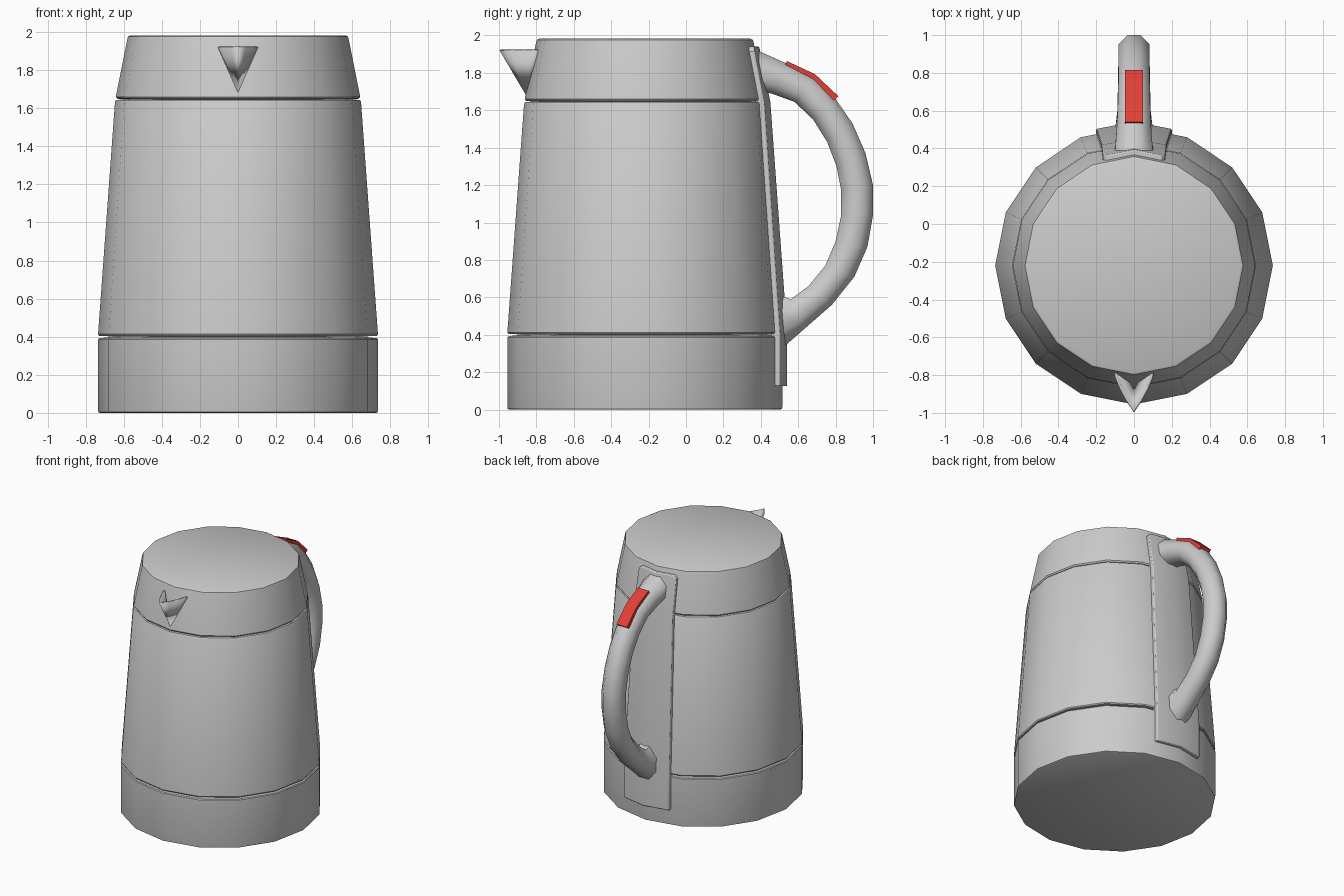
import bpy, bmesh, math

if "Cube" in bpy.data.objects:
    bpy.data.objects.remove(bpy.data.objects["Cube"])

CY = -0.22          # axis of the kettle body
SIDES = 16


def finish(bm, name, angle=35):
    bmesh.ops.recalc_face_normals(bm, faces=bm.faces)
    me = bpy.data.meshes.new(name)
    bm.to_mesh(me)
    bm.free()
    ob = bpy.data.objects.new(name, me)
    bpy.context.collection.objects.link(ob)
    bpy.ops.object.select_all(action='DESELECT')
    ob.select_set(True)
    bpy.context.view_layer.objects.active = ob
    bpy.ops.object.shade_smooth_by_angle(angle=math.radians(angle))
    return ob


def skin(bm, rings):
    """Join closed rings of points and cap both ends."""
    vs = [[bm.verts.new(p) for p in r] for r in rings]
    for a, b in zip(vs, vs[1:]):
        for i in range(len(a)):
            j = (i + 1) % len(a)
            bm.faces.new((a[i], a[j], b[j], b[i]))
    bm.faces.new(vs[0])
    bm.faces.new(vs[-1])


def lathe(name, profile):
    bm = bmesh.new()
    ang = [2 * math.pi * i / SIDES for i in range(SIDES)]
    skin(bm, [[(r * math.cos(a), CY + r * math.sin(a), z) for a in ang]
              for r, z in profile])
    return finish(bm, name)


def loft(name, pairs, n, angle):
    """Tube whose rings span outer and inner (y, z) points, with half width."""
    bm = bmesh.new()
    k = 1 / math.cos(math.pi / n)
    rings = []
    for (oy, oz), (iy, iz), w in pairs:
        ring = []
        for i in range(n):
            a = 2 * math.pi * (i + 0.5) / n
            c, s = k * math.cos(a) / 2, k * math.sin(a)
            ring.append((w * s, (oy + iy) / 2 + (oy - iy) * c,
                         (oz + iz) / 2 + (oz - iz) * c))
        rings.append(ring)
    skin(bm, rings)
    return finish(bm, name, angle)


# Base, vessel and lid, with narrow grooves between them
lathe("base", [(0.725, 0), (0.733, 0.004), (0.735, 0.012), (0.735, 0.385),
               (0.73, 0.392), (0.64, 0.402)])
lathe("vessel", [(0.64, 0.40), (0.73, 0.405), (0.735, 0.413), (0.646, 1.635),
                 (0.641, 1.643), (0.58, 1.648)])
lathe("lid", [(0.58, 1.645), (0.635, 1.65), (0.642, 1.66), (0.581, 1.965),
              (0.577, 1.977), (0.565, 1.983)])

# Back plate hugging the facets of the body
rows = [(0.125, 0.20, 0.735), (0.41, 0.20, 0.735), (1.645, 0.172, 0.645),
        (1.915, 0.165, 0.591), (1.94, 0.145, 0.586)]
bm = bmesh.new()
rings = []
for z, w, r in rows:
    y, e = CY + r, w * math.tan(math.pi / SIDES)
    rings.append([(-w, y - e - 0.02, z), (0, y - 0.02, z), (w, y - e - 0.02, z),
                  (w, y - e + 0.028, z), (0, y + 0.026, z), (-w, y - e + 0.028, z)])
skin(bm, rings)
plate = finish(bm, "back_plate")
bev = plate.modifiers.new("bevel", 'BEVEL')
bev.width = 0.006
bev.segments = 2
bev.limit_method = 'ANGLE'
bev.angle_limit = math.radians(50)

# Handle
loft("handle", [
    ((0.37, 1.925), (0.42, 1.70), 0.10),
    ((0.55, 1.845), (0.47, 1.685), 0.09),
    ((0.69, 1.775), (0.58, 1.645), 0.085),
    ((0.80, 1.66), (0.68, 1.55), 0.083),
    ((0.89, 1.53), (0.755, 1.43), 0.083),
    ((0.96, 1.37), (0.805, 1.30), 0.083),
    ((1.0, 1.20), (0.83, 1.17), 0.083),
    ((1.0, 1.04), (0.83, 1.04), 0.083),
    ((0.97, 0.87), (0.80, 0.90), 0.083),
    ((0.90, 0.71), (0.745, 0.77), 0.083),
    ((0.78, 0.56), (0.655, 0.66), 0.085),
    ((0.62, 0.42), (0.56, 0.59), 0.088),
    ((0.50, 0.315), (0.50, 0.61), 0.10)], 8, 50)

# Red button on the handle
button = loft("button", [((0.54, 1.863), (0.515, 1.81), 0.047),
                         ((0.69, 1.793), (0.645, 1.73), 0.047),
                         ((0.815, 1.675), (0.75, 1.62), 0.047)], 4, 40)
red = bpy.data.materials.new("red")
red.diffuse_color = (0.75, 0.05, 0.04, 1)
red.use_nodes = True
red.node_tree.nodes["Principled BSDF"].inputs["Base Color"].default_value = red.diffuse_color
button.data.materials.append(red)

# Open spout: thin half cone running down to a point on the lid
half = [(0.108, -0.78), (0.098, -0.82), (0.075, -0.875), (0.04, -0.94)]
rim = [(-x, y) for x, y in half] + [(0, -0.997)] + half[::-1]
bm = bmesh.new()
tip = bm.verts.new((0, -0.855, 1.68))
top = [bm.verts.new((x, y, 1.92)) for x, y in rim]
for a, b in zip(top, top[1:]):
    bm.faces.new((a, b, tip))
spout = finish(bm, "spout")
sol = spout.modifiers.new("wall", 'SOLIDIFY')
sol.thickness = 0.012
# thicken toward the inside of the cone
n = spout.data.polygons[0].normal
sol.offset = -1 if n.x < 0 else 1
